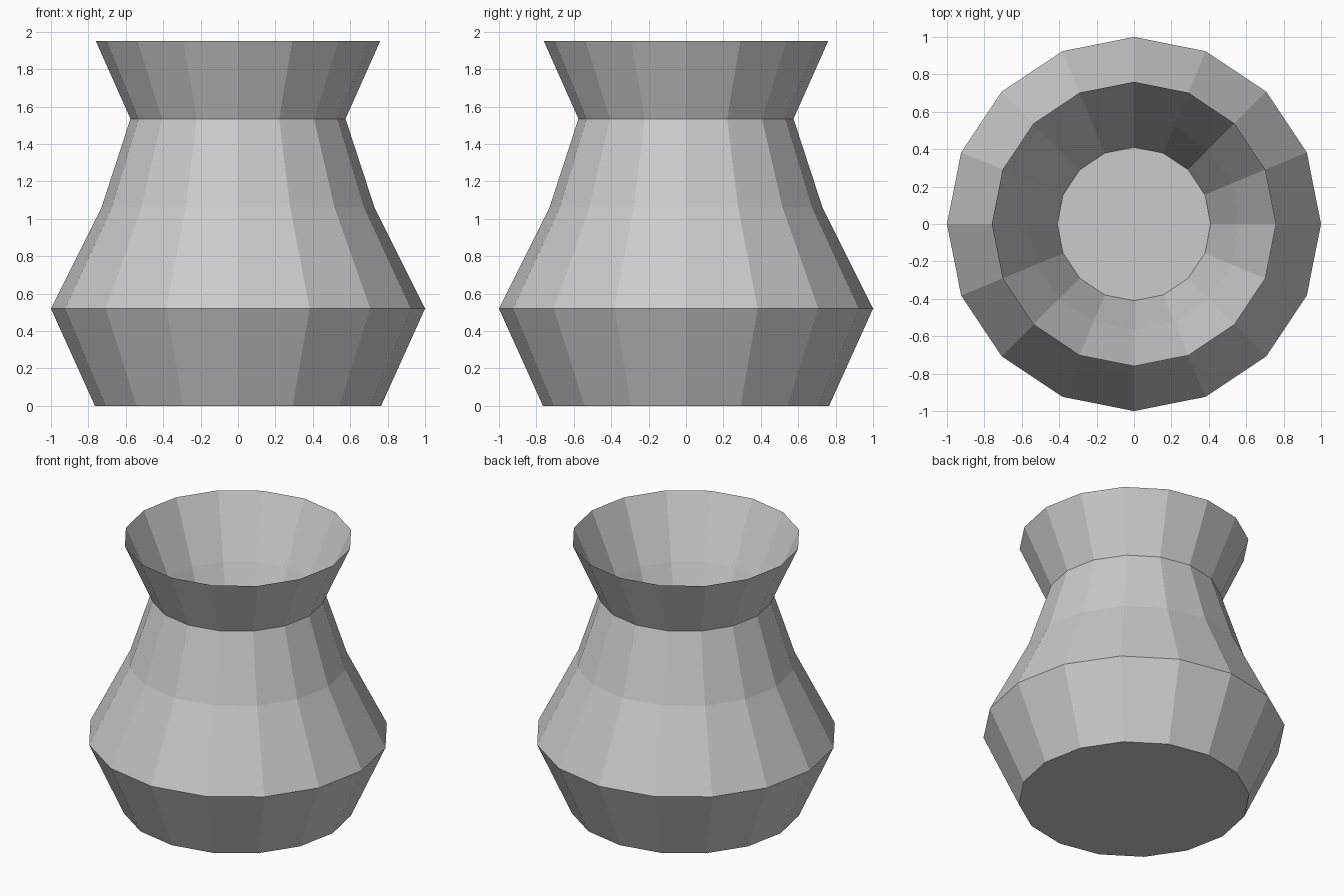
import bpy
import bmesh
from math import cos, sin, tau

SIDES = 16

cube = bpy.data.objects.get("Cube")
if cube:
    bpy.data.objects.remove(cube, do_unlink=True)

# Plain grey clay
clay = bpy.data.materials.new("grey_clay")
clay.use_nodes = True
clay.diffuse_color = (0.6, 0.6, 0.6, 1)
clay.node_tree.nodes["Principled BSDF"].inputs["Base Color"].default_value = (0.6, 0.6, 0.6, 1)


def lathe(name, profile):
    """Turn (radius, height) points around z and cap both ends."""
    bm = bmesh.new()
    rings = [[bm.verts.new((r * cos(tau * i / SIDES), r * sin(tau * i / SIDES), z))
              for i in range(SIDES)] for r, z in profile]
    for low, high in zip(rings, rings[1:]):
        for i in range(SIDES):
            j = (i + 1) % SIDES
            bm.faces.new((low[i], low[j], high[j], high[i]))
    bm.faces.new(rings[0][::-1])
    bm.faces.new(rings[-1])
    mesh = bpy.data.meshes.new(name)
    bm.to_mesh(mesh)
    bm.free()
    mesh.materials.append(clay)
    obj = bpy.data.objects.new(name, mesh)
    bpy.context.collection.objects.link(obj)
    return obj


# Outer wall from base to rim, then down the inside to the floor of the bowl
lathe("vase", [
    (0.765, 0.0), (1.0, 0.52), (0.73, 1.06), (0.575, 1.535), (0.76, 1.95),
    (0.565, 1.52), (0.41, 1.13),
])
